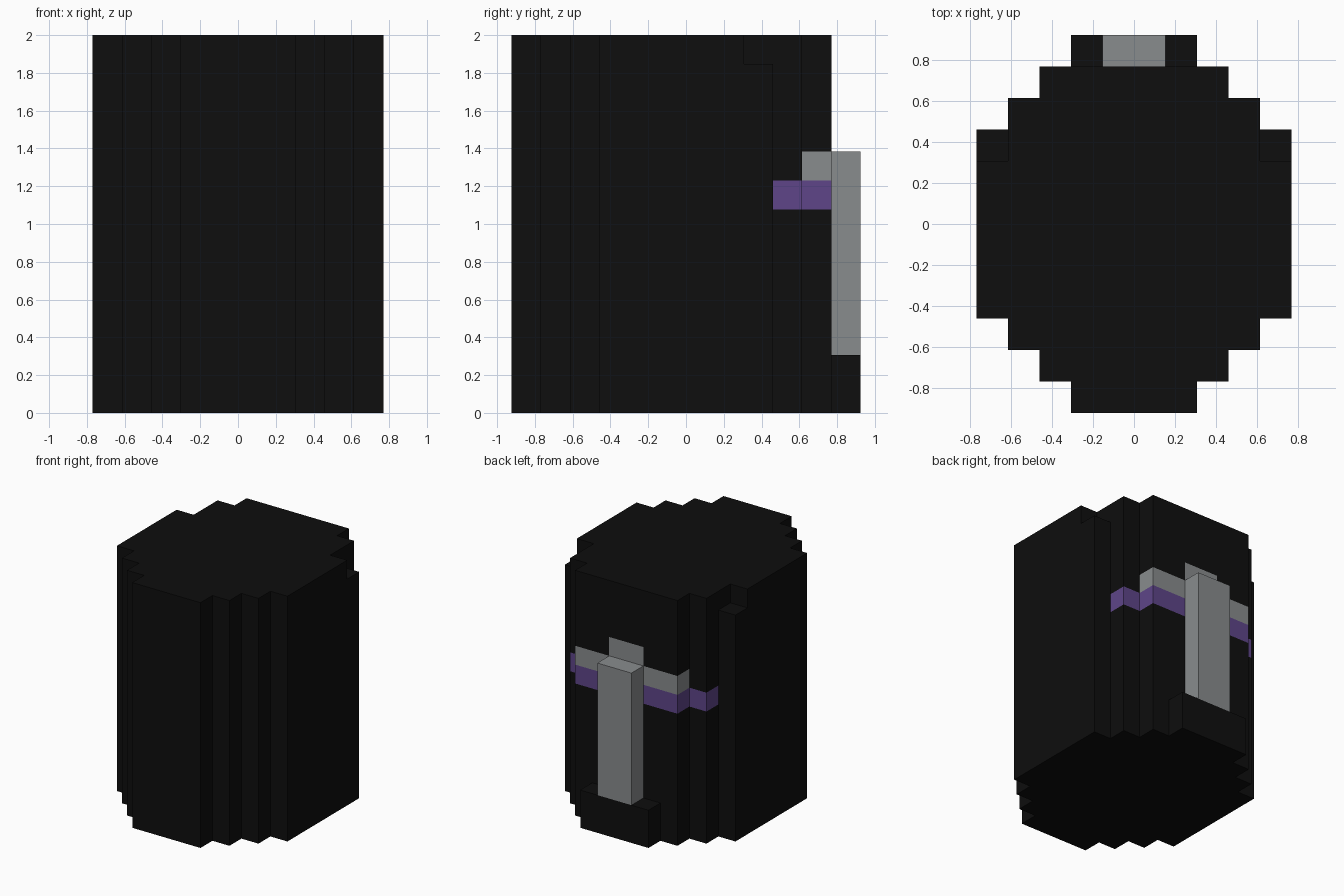
import bpy, bmesh
from mathutils import Vector

old = bpy.data.objects.get("Cube")
if old:
    bpy.data.objects.remove(old)

U = 2 / 13  # one block


def material(name, rgb):
    m = bpy.data.materials.new(name)
    m.use_nodes = True
    m.diffuse_color = (*rgb, 1)
    m.node_tree.nodes["Principled BSDF"].inputs["Base Color"].default_value = (*rgb, 1)
    return m


BLACK = material("black", (0.0044, 0.0044, 0.0044))
GREY = material("grey", (0.25, 0.262, 0.27))
PURPLE = material("purple", (0.112, 0.06, 0.25))


def prism(half, z0, z1):
    """Extrude the outline whose +x half is given, mirrored across x = 0."""
    outline = half + [(-x, y) for x, y in reversed(half)]
    bm = bmesh.new()
    face = bm.faces.new([bm.verts.new((x, y, z0)) for x, y in outline])
    top = bmesh.ops.extrude_face_region(bm, geom=[face])["geom"]
    verts = [v for v in top if isinstance(v, bmesh.types.BMVert)]
    bmesh.ops.translate(bm, verts=verts, vec=(0, 0, z1 - z0))
    bmesh.ops.recalc_face_normals(bm, faces=bm.faces)
    return bm


def finish(name, bm, *mats):
    bmesh.ops.scale(bm, vec=(U, U, U), verts=bm.verts)
    mesh = bpy.data.meshes.new(name)
    bm.to_mesh(mesh)
    bm.free()
    for m in mats:
        mesh.materials.append(m)
    obj = bpy.data.objects.new(name, mesh)
    bpy.context.collection.objects.link(obj)


def steps(rows):
    """Half outline from (half width, front y, back y) rows, front to back."""
    return [(w, y) for w, y0, y1 in rows for y in (y0, y1)]


front = [(2, -6, -5), (3, -5, -4), (4, -4, -3)]
back = [(4, 3, 4), (3, 4, 5)]

# Stepped round body with the painted bands at the back
body = prism(steps(front + [(5, -3, 3)] + back), 0, 12)
cuts = [((0, 0, z), (0, 0, 1)) for z in (7, 8, 9, 10)]
cuts += [((x, 0, 0), (1, 0, 0)) for x in (-1, 1)]
for point, normal in cuts:
    geom = body.verts[:] + body.edges[:] + body.faces[:]
    bmesh.ops.bisect_plane(body, geom=geom, plane_co=point, plane_no=normal)
for f in body.faces:
    c = f.calc_center_median()
    if abs(f.normal.z) > 0.5:
        continue
    if 7 < c.z < 8 and c.y > 3.1:
        f.material_index = 2
    elif 8 < c.z < 9 and c.y > 4.1:
        f.material_index = 1
    elif 9 < c.z < 10 and c.y > 4.9 and abs(c.x) < 1:
        f.material_index = 1
bmesh.ops.dissolve_limit(body, angle_limit=0.01, verts=body.verts[:],
                         edges=body.edges[:], delimit={'MATERIAL'})
finish("body", body, BLACK, GREY, PURPLE)

# Top layer with a notch in each rear side corner, open where it sits on the body
crown = prism(steps(front + [(5, -3, 2), (4, 2, 4), (3, 4, 5)]), 12, 13)
bmesh.ops.delete(crown, geom=[f for f in crown.faces if f.normal.z < -0.5],
                 context='FACES_ONLY')
finish("top_layer", crown, BLACK)

# Foot ledge and the upright post standing on it
finish("back_foot", prism([(2, 5), (2, 6)], 0, 2), BLACK)
finish("back_post", prism([(1, 5), (1, 6)], 2, 9), GREY)
